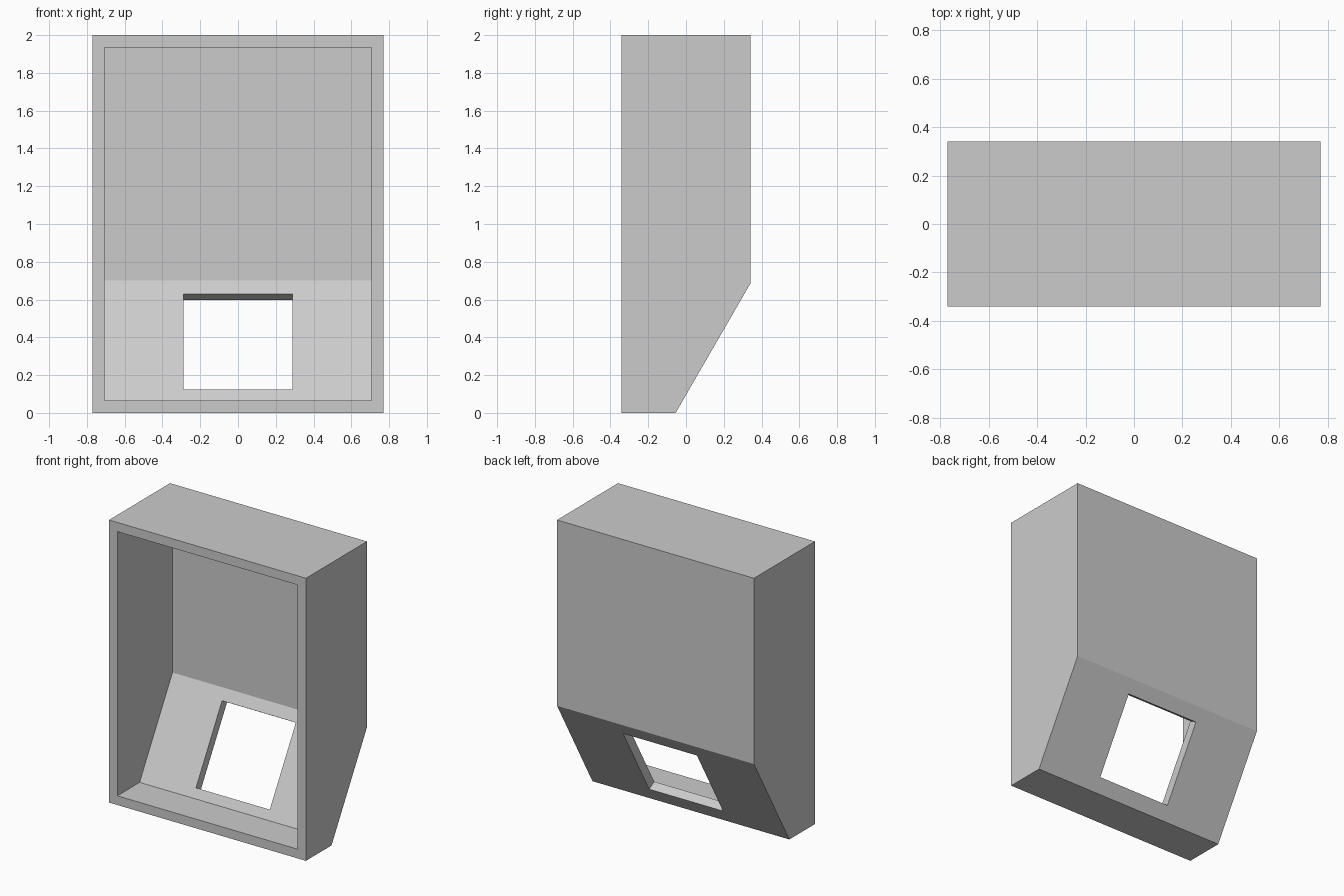
import bpy
import bmesh
from mathutils import Vector

cube = bpy.data.objects.get("Cube")
if cube:
    bpy.data.objects.remove(cube, do_unlink=True)

HALF_W, HALF_D, HEIGHT = 0.771, 0.341, 2.0
WALL = 0.065

grey = bpy.data.materials.new("plain grey")
grey.use_nodes = True
grey.diffuse_color = (0.6, 0.6, 0.6, 1)
grey.node_tree.nodes["Principled BSDF"].inputs["Base Color"].default_value = grey.diffuse_color


def prism(name, profile, half_width):
    """Extrude a (y, z) side profile across x."""
    bm = bmesh.new()
    face = bm.faces.new([bm.verts.new((-half_width, y, z)) for y, z in profile])
    ext = bmesh.ops.extrude_face_region(bm, geom=[face])["geom"]
    verts = [v for v in ext if isinstance(v, bmesh.types.BMVert)]
    bmesh.ops.translate(bm, verts=verts, vec=(2 * half_width, 0, 0))
    bmesh.ops.recalc_face_normals(bm, faces=bm.faces)
    mesh = bpy.data.meshes.new(name)
    bm.to_mesh(mesh)
    bm.free()
    mesh.materials.append(grey)
    obj = bpy.data.objects.new(name, mesh)
    bpy.context.collection.objects.link(obj)
    return obj


def cut(target, cutter):
    """Subtract the cutter, apply the result and discard the cutter."""
    mod = target.modifiers.new("cut", "BOOLEAN")
    mod.operation = "DIFFERENCE"
    mod.solver = "EXACT"
    mod.object = cutter
    bpy.context.view_layer.objects.active = target
    bpy.ops.object.modifier_apply(modifier=mod.name)
    bpy.data.objects.remove(cutter, do_unlink=True)


# Outer housing with a sloped lower back
housing = prism("housing", [(-HALF_D, 0), (-0.055, 0), (HALF_D, 0.685),
                            (HALF_D, HEIGHT), (-HALF_D, HEIGHT)], HALF_W)

# Hollow interior, open at the front
inner_back = HALF_D - WALL
cavity = prism("cavity_cutter", [(-0.5, WALL), (-0.092, WALL), (inner_back, 0.702),
                                 (inner_back, HEIGHT - WALL), (-0.5, HEIGHT - WALL)],
               HALF_W - WALL)
cut(housing, cavity)

# Square opening, cut at right angles to the slope
normal = Vector((0.866, -0.5))
low, high = Vector((-0.057, 0.125)), Vector((0.234, 0.63))
window = prism("window_cutter", [low - normal * 0.1, low + normal * 0.12,
                                 high + normal * 0.12, high - normal * 0.1], 0.289)
cut(housing, window)
